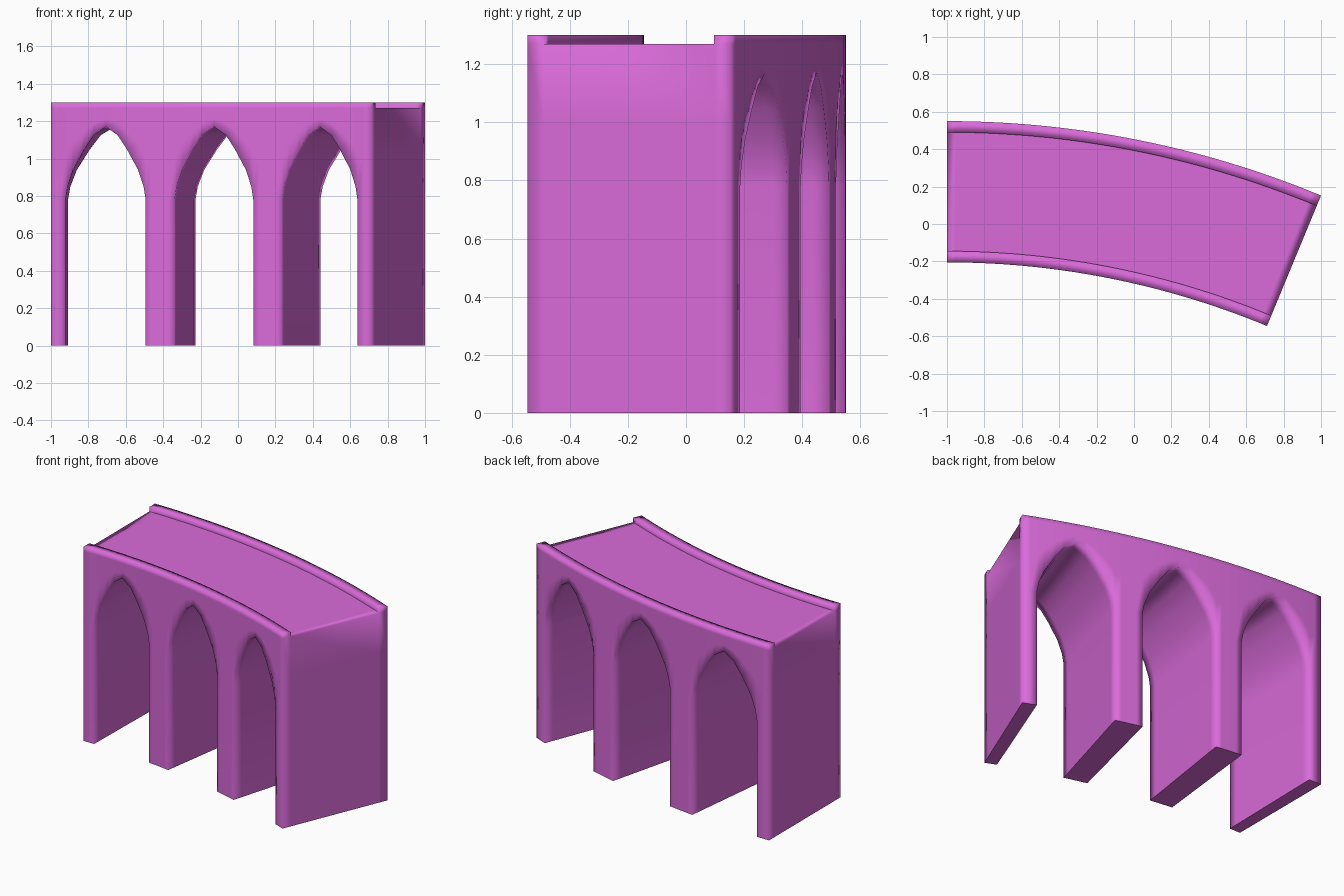
import bpy
import bmesh
from math import radians, sin, cos

cube = bpy.data.objects.get("Cube")
if cube:
    bpy.data.objects.remove(cube, do_unlink=True)

# Plan: a 22.5 degree ring sector, three equal bays
R_IN, R_OUT = 4.471, 5.226
CENTRE_X, CENTRE_Y = -1.0, -4.676
BAYS, BAY = 3, 7.5
PIER_HALF, PIER_CORE = 1.0, 0.55
DECK, PARAPET, RIM = 1.27, 0.03, 0.06
LEVELS = [R_IN, R_IN + RIM, R_OUT - RIM, R_OUT]

# Half of the pointed arch: (distance from bay centre, height)
HALF_ARCH = [(1, .78), (.95, .85), (.81, .94), (.53, 1.05), (.3, 1.125), (0, 1.17)]
ARCH = [(-u, z) for u, z in HALF_ARCH] + [(u, z) for u, z in HALF_ARCH[-2::-1]]
SPRING = HALF_ARCH[0][1]


def make_columns():
    """Columns of the unrolled wall: (angle, lowest height, is_pier)."""
    cols = []
    half = BAY / 2 - PIER_HALF
    for b in range(BAYS):
        start = b * BAY
        cols.append((start, SPRING, True))
        cols.append((start + PIER_CORE, SPRING, True))
        cols += [(start + BAY / 2 + u * half, z, abs(u) == 1) for u, z in ARCH]
        cols.append((start + BAY - PIER_CORE, SPRING, True))
    cols.append((BAYS * BAY, SPRING, True))
    return cols


def make_cells(cols):
    """Quads of the unrolled wall in (angle, height)."""
    cells = []
    for (a, za, pier_a), (b, zb, pier_b) in zip(cols, cols[1:]):
        rows_a = [za, za + (DECK - za) * .45, DECK]
        rows_b = [zb, zb + (DECK - zb) * .45, DECK]
        if pier_a and pier_b:
            rows_a.insert(0, 0.0)
            rows_b.insert(0, 0.0)
        for i in range(len(rows_a) - 1):
            cells.append([(a, rows_a[i]), (b, rows_b[i]),
                          (b, rows_b[i + 1]), (a, rows_a[i + 1])])
    return cells


bm = bmesh.new()
cache = {}


def vert(point, level):
    a, z = point
    key = (round(a, 4), round(z, 4), level)
    if key not in cache:
        r, t = LEVELS[level], radians(a)
        cache[key] = bm.verts.new((CENTRE_X + r * sin(t), CENTRE_Y + r * cos(t), z))
    return cache[key]


# Front and back walls
cells = make_cells(make_columns())
last = len(LEVELS) - 1
edges = {}
for cell in cells:
    bm.faces.new([vert(p, 0) for p in cell])
    bm.faces.new([vert(p, last) for p in reversed(cell)])
    for p, q in zip(cell, cell[1:] + cell[:1]):
        p2, q2 = [(round(v[0], 4), round(v[1], 4)) for v in (p, q)]
        if (q2, p2) in edges:
            del edges[(q2, p2)]
        else:
            edges[(p2, q2)] = True

# Arch undersides, pier sides, ends, feet and deck
rims = []
for p, q in edges:
    for lv in range(last):
        face = bm.faces.new([vert(q, lv), vert(p, lv), vert(p, lv + 1), vert(q, lv + 1)])
        if p[1] == q[1] == DECK and lv != 1:
            rims.append(face)

# Raised parapets along both sides
res = bmesh.ops.extrude_face_region(bm, geom=rims)
for v in [g for g in res["geom"] if isinstance(g, bmesh.types.BMVert)]:
    v.co.z += PARAPET
bmesh.ops.delete(bm, geom=[f for f in rims if f.is_valid], context="FACES")
bmesh.ops.recalc_face_normals(bm, faces=bm.faces)

# Smooth everywhere except around the feet and where parapet meets deck
bm.normal_update()
for f in bm.faces:
    f.smooth = True
for e in bm.edges:
    if len(e.link_faces) == 2:
        f, g = e.link_faces
        foot = (f.normal.z < -.99) != (g.normal.z < -.99) and max(v.co.z for v in e.verts) < .01
        groove = not e.is_convex and e.calc_face_angle(0) > 1.2
        if foot or groove:
            e.smooth = False

mesh = bpy.data.meshes.new("curved_arcade")
bm.to_mesh(mesh)
bm.free()
arcade = bpy.data.objects.new("curved_arcade", mesh)
bpy.context.collection.objects.link(arcade)

# Colour
COLOUR = (0.7, 0.147, 0.7, 1)
mat = bpy.data.materials.new("orchid_pink")
mat.use_nodes = True
mat.diffuse_color = COLOUR
mat.node_tree.nodes["Principled BSDF"].inputs["Base Color"].default_value = COLOUR
mesh.materials.append(mat)
